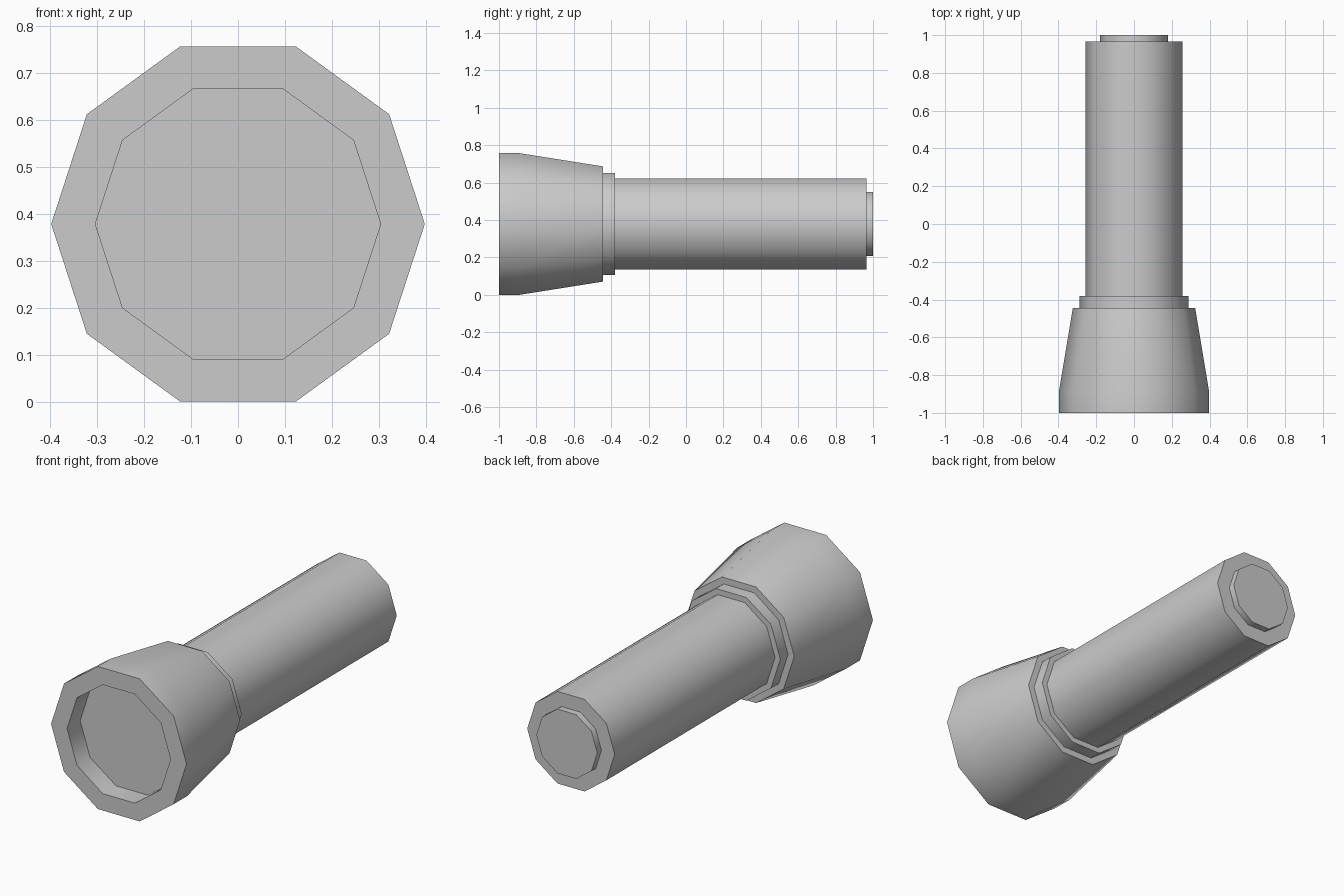
import bpy, bmesh
from math import sin, cos, pi, radians

if "Cube" in bpy.data.objects:
    bpy.data.objects.remove(bpy.data.objects["Cube"])

SIDES = 10
AXIS_Z = 0.379


def lathe(name, profile, close_start=False, close_end=False):
    """Ten-sided turned part along y from (radius, y) points."""
    bm = bmesh.new()
    rings = []
    for r, y in profile:
        rings.append([bm.verts.new((r * cos(2 * pi * i / SIDES), y,
                                    AXIS_Z + r * sin(2 * pi * i / SIDES)))
                      for i in range(SIDES)])
    for a, b in zip(rings, rings[1:]):
        for i in range(SIDES):
            j = (i + 1) % SIDES
            bm.faces.new((a[i], b[i], b[j], a[j]))
    if close_start:
        bm.faces.new(rings[0])
    if close_end:
        bm.faces.new(rings[-1][::-1])
    mesh = bpy.data.meshes.new(name)
    bm.to_mesh(mesh)
    bm.free()
    obj = bpy.data.objects.new(name, mesh)
    bpy.context.collection.objects.link(obj)
    # Smooth around the sides, sharp at every step
    bpy.ops.object.select_all(action='DESELECT')
    obj.select_set(True)
    bpy.context.view_layer.objects.active = obj
    bpy.ops.object.shade_smooth_by_angle(angle=radians(45))
    return obj


# Flared head with a recessed front and a step at its back
lathe("head", [(0.304, -0.89), (0.304, -1.0), (0.398, -1.0),
               (0.398, -0.89), (0.324, -0.445), (0.288, -0.445)])

# Flat lens at the bottom of the recess
lathe("lens", [(0.304, -0.89)], close_start=True)

# Collar between head and handle
lathe("collar", [(0.288, -0.445), (0.288, -0.38), (0.257, -0.38)])

# Long handle with its rear rim
lathe("handle", [(0.257, -0.38), (0.257, 0.965), (0.179, 0.965)])

# Push button on the rear end
lathe("rear_button", [(0.179, 0.965), (0.179, 1.0)], close_end=True)
